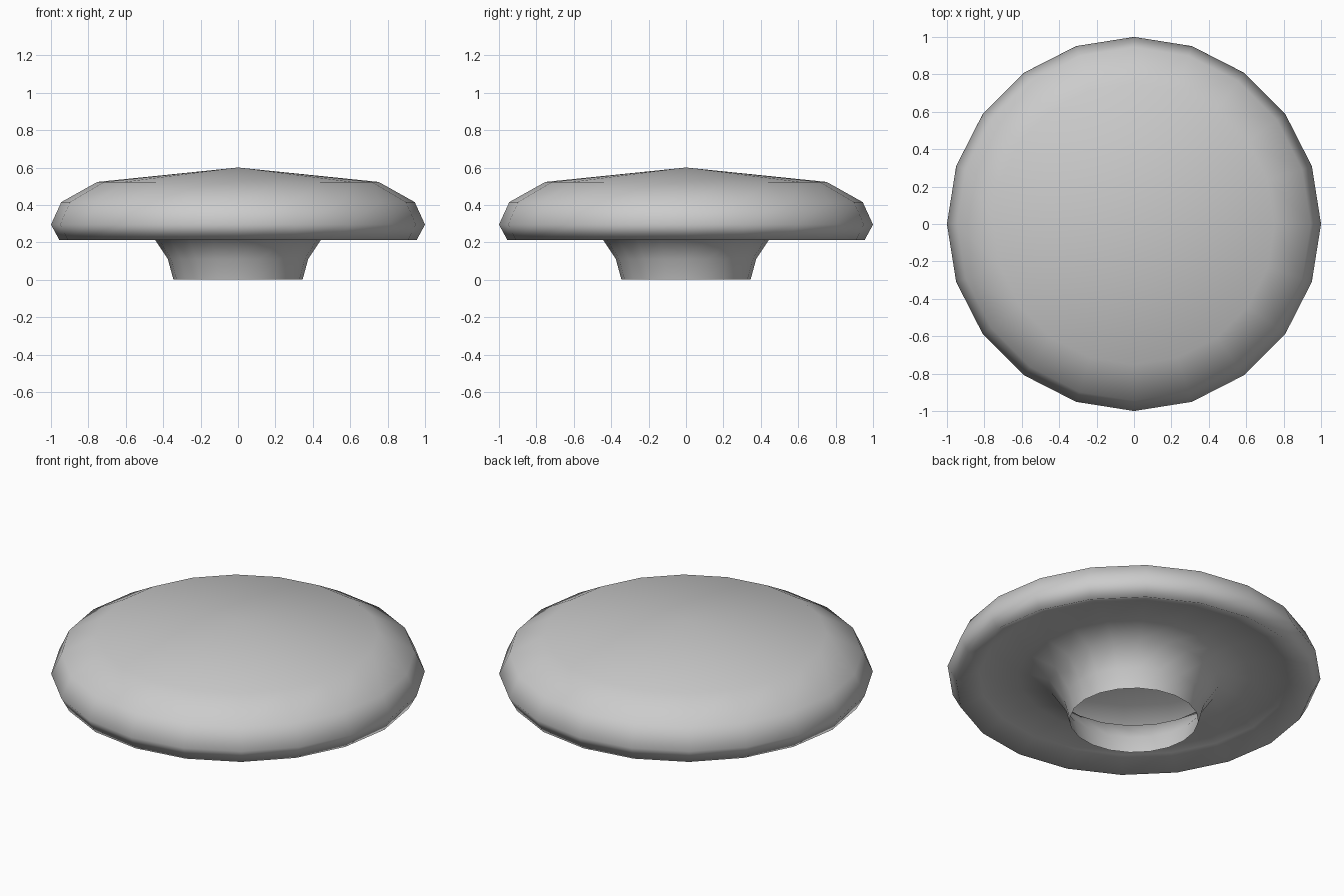
import bpy, bmesh, math

if "Cube" in bpy.data.objects:
    bpy.data.objects.remove(bpy.data.objects["Cube"])

SIDES = 20

# Profile (radius, height) from the open stem foot, under the cap, round the rim to the crown
profile = [
    (0.345, 0.0), (0.375, 0.11), (0.455, 0.23),
    (0.62, 0.275), (0.83, 0.265), (0.955, 0.212),
    (1.0, 0.295), (0.945, 0.415), (0.752, 0.523),
]
CROWN_HEIGHT = 0.6


def lathe(name, points, top_z):
    bm = bmesh.new()
    rings = []
    for r, z in points:
        rings.append([bm.verts.new((r * math.cos(2 * math.pi * i / SIDES),
                                    r * math.sin(2 * math.pi * i / SIDES), z))
                      for i in range(SIDES)])
    for low, high in zip(rings, rings[1:]):
        for i in range(SIDES):
            j = (i + 1) % SIDES
            bm.faces.new((low[i], low[j], high[j], high[i]))
    # Shallow cone closing the top
    tip = bm.verts.new((0, 0, top_z))
    for i in range(SIDES):
        bm.faces.new((rings[-1][i], rings[-1][(i + 1) % SIDES], tip))
    for f in bm.faces:
        f.smooth = True
    mesh = bpy.data.meshes.new(name)
    bm.to_mesh(mesh)
    bm.free()
    obj = bpy.data.objects.new(name, mesh)
    bpy.context.collection.objects.link(obj)
    return obj


# Mushroom-shaped knob with a hollow stem
lathe("mushroom_knob", profile, CROWN_HEIGHT)
